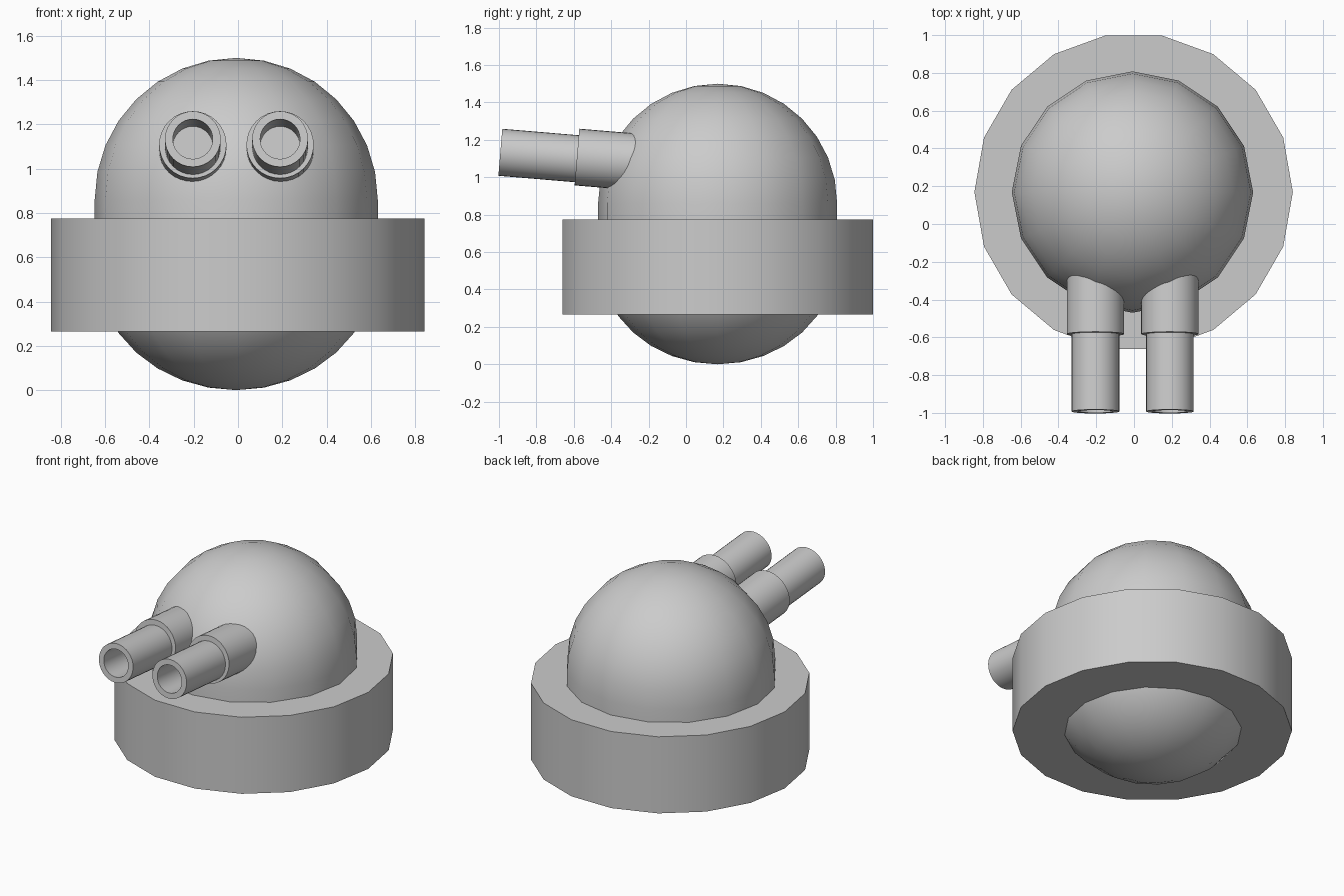
import bpy, bmesh, math
from mathutils import Vector, Matrix

if "Cube" in bpy.data.objects:
    bpy.data.objects.remove(bpy.data.objects["Cube"])


def lathe(name, profile, sides, matrix):
    """Revolve (radius, height) points round local z; radius 0 makes a pole."""
    bm = bmesh.new()
    rings = []
    for r, z in profile:
        if r < 1e-5:
            rings.append([bm.verts.new((0, 0, z))])
        else:
            rings.append([bm.verts.new((r * math.cos(2 * math.pi * i / sides),
                                        r * math.sin(2 * math.pi * i / sides), z))
                          for i in range(sides)])
    for a, b in zip(rings, rings[1:]):
        for i in range(sides):
            j = (i + 1) % sides
            if len(a) == 1:
                bm.faces.new((a[0], b[j], b[i]))
            elif len(b) == 1:
                bm.faces.new((a[i], a[j], b[0]))
            else:
                bm.faces.new((a[i], a[j], b[j], b[i]))
    bmesh.ops.recalc_face_normals(bm, faces=bm.faces)
    mesh = bpy.data.meshes.new(name)
    bm.to_mesh(mesh)
    bm.free()
    ob = bpy.data.objects.new(name, mesh)
    bpy.context.collection.objects.link(ob)
    ob.matrix_world = matrix
    bpy.ops.object.select_all(action='DESELECT')
    ob.select_set(True)
    bpy.context.view_layer.objects.active = ob
    bpy.ops.object.shade_smooth_by_angle(angle=math.radians(35))
    return ob


CY = 0.169

# Dome body: round top, short straight wall, slightly flattened underside
R, LOW, TOP = 0.639, 0.58, 0.861
angles = [math.radians(11.25 * k) for k in range(9)]
body = [(R * math.sin(a), LOW - LOW * math.cos(a)) for a in angles]
body += [(R * math.sin(a), TOP + R * math.cos(a)) for a in reversed(angles)]
lathe("dome_body", body, 16, Matrix.Translation((-0.008, CY, 0)))

# Wide collar around the body
lathe("base_collar", [(0, 0.265), (0.843, 0.265), (0.843, 0.775), (0, 0.775)],
      18, Matrix.Translation((-0.002, CY, 0)))

# Twin barrels, tilted slightly upward, each a sleeve and a hollow tube
tilt = math.radians(4.8)
aim = Vector((0, -math.cos(tilt), math.sin(tilt))).to_track_quat('Z', 'Y').to_matrix().to_4x4()
for side, x in (("left", -0.204), ("right", 0.19)):
    place = Matrix.Translation((x, -0.583, 1.108)) @ aim
    lathe(side + "_barrel_sleeve",
          [(0, -0.4), (0.152, -0.4), (0.152, 0), (0, 0)], 32, place)
    tube = Matrix.Translation((x, -0.583, 1.099)) @ aim
    lathe(side + "_barrel_tube",
          [(0, -0.1), (0.126, -0.1), (0.126, 0.411), (0.09, 0.411),
           (0.09, 0.03), (0, 0.03)], 32, tube)
